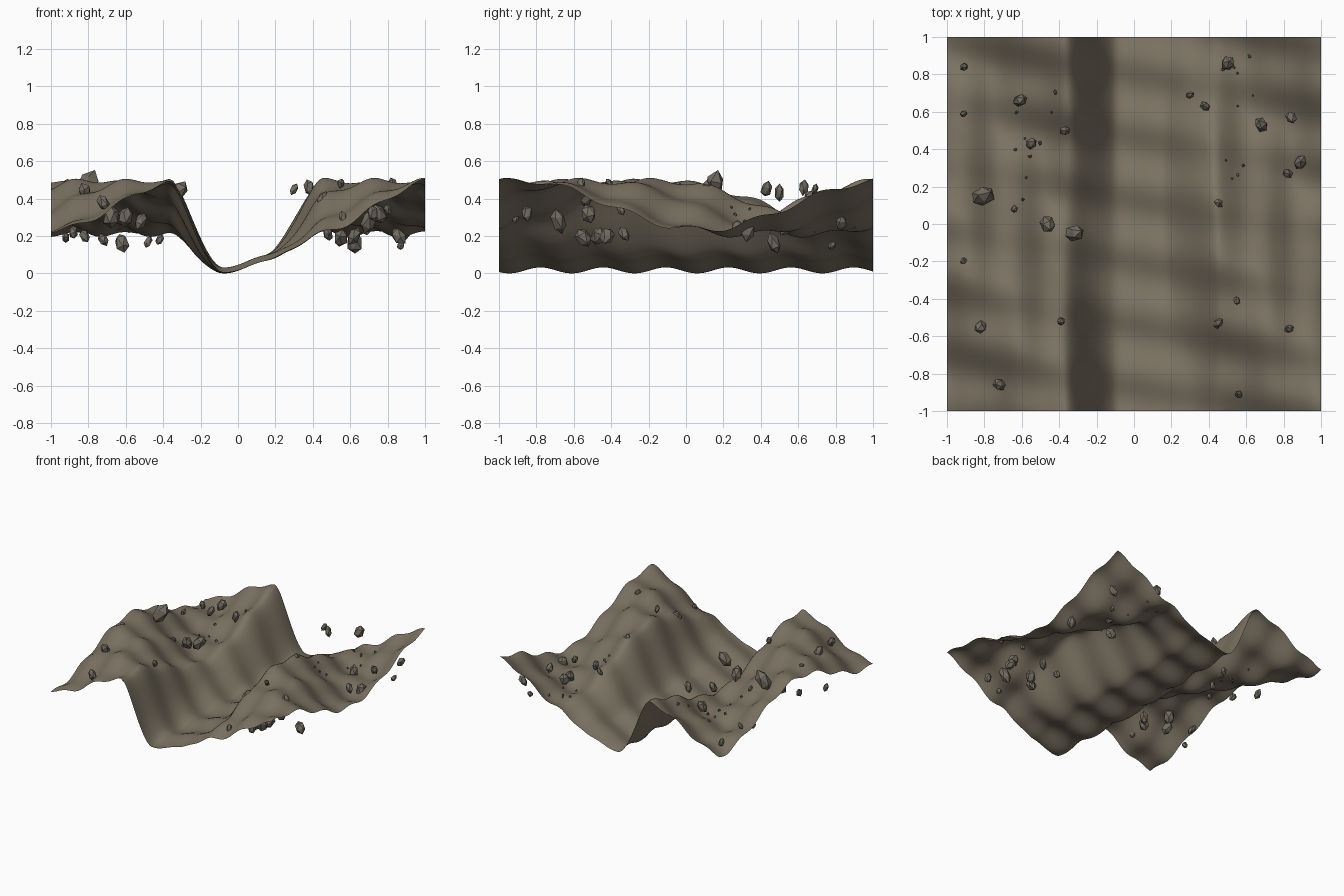
import bpy, bmesh, random
from math import sin, cos, pi
from mathutils import Vector, Euler

cube = bpy.data.objects.get("Cube")
if cube:
    bpy.data.objects.remove(cube)
random.seed(7)


def make_material(name, color):
    mat = bpy.data.materials.new(name)
    mat.use_nodes = True
    mat.diffuse_color = color
    bsdf = mat.node_tree.nodes["Principled BSDF"]
    bsdf.inputs["Base Color"].default_value = color
    bsdf.inputs["Roughness"].default_value = 0.9
    return mat


def make_object(name, bm, mat, smooth):
    mesh = bpy.data.meshes.new(name)
    for face in bm.faces:
        face.smooth = smooth
    bm.to_mesh(mesh)
    bm.free()
    mesh.materials.append(mat)
    obj = bpy.data.objects.new(name, mesh)
    bpy.context.collection.objects.link(obj)
    return obj


def ramp(start, end, value):
    t = min(max((value - start) / (end - start), 0), 1)
    return t * t * (3 - 2 * t)


def ground_height(x, y):
    """Canyon floor blended into rolling, ridged plateaus, with fine slanted ripples."""
    wall = ramp(-0.08, -0.38, x) + ramp(0.14, 0.46, x)
    floor = 0.016 + 0.068 * ramp(-0.07, 0.17, x)
    plateau = 0.352 + 0.132 * cos(2 * pi / 1.37 * (x + 0.7 * y - 0.37))
    plateau += 0.014 * cos(2 * pi / 0.267 * (x - 0.45))
    ripple = 0.016 * sin(2 * pi / 0.335 * (y + 0.18 * x - 0.13))
    return floor + (plateau - floor) * wall + ripple


earth = make_material("earth_brown", (0.2, 0.171, 0.123, 1))
stone = make_material("stone_grey_brown", (0.168, 0.151, 0.12, 1))

# Canyon ground sheet
bm = bmesh.new()
bmesh.ops.create_grid(bm, x_segments=120, y_segments=120, size=1)
for v in bm.verts:
    v.co.z = ground_height(v.co.x, v.co.y)
make_object("canyon_ground", bm, earth, True)


def add_rock(bm, center, size):
    """Faceted stone: a jittered, stretched and turned icosphere."""
    made = bmesh.ops.create_icosphere(bm, subdivisions=1, radius=size)["verts"]
    stretch = Vector((random.uniform(0.65, 0.9), random.uniform(0.65, 0.9), 1.2))
    turn = Euler([random.uniform(-0.6, 0.6) for _ in "xy"] + [random.uniform(0, 6)])
    for v in made:
        p = v.co * stretch * random.uniform(0.88, 1.08)
        p.rotate(turn)
        v.co = p + Vector(center)


# Stones resting on or hovering above the plateaus: x, y, z, radius
upper = [
    (-.81, .15, .47, .08), (-.61, .66, .4, .045), (-.37, .5, .43, .04),
    (-.55, .43, .45, .04), (-.46, 0, .38, .055), (-.32, -.05, .44, .06),
    (-.91, .84, .25, .03), (-.91, .59, .29, .025), (-.64, .08, .33, .025),
    (-.91, -.2, .48, .025), (-.82, -.55, .44, .04), (-.39, -.52, .43, .025),
    (-.72, -.86, .38, .04), (.5, .86, .4, .045), (.38, .63, .46, .038),
    (.3, .69, .45, .03), (.68, .53, .25, .045), (.84, .57, .29, .035),
    (.89, .33, .23, .05), (.82, .27, .25, .035), (.45, .11, .46, .035),
    (.55, -.41, .48, .028), (.45, -.53, .4, .04), (.83, -.56, .48, .03),
    (.56, -.91, .3, .03),
]

# Stones hanging below the plateaus: x, y, z, radius
lower = [
    (-.92, -.5, .19, .03), (-.82, -.3, .2, .035), (-.72, .3, .18, .035),
    (-.68, -.4, .3, .055), (-.6, -.6, .3, .05), (-.62, -.35, .16, .05),
    (-.52, -.5, .28, .045), (-.48, .35, .17, .03), (-.42, .55, .18, .03),
    (-.88, .4, .22, .035), (.72, -.85, .32, .04), (.7, -.68, .28, .06),
    (.75, -.52, .32, .05), (.55, -.55, .19, .05), (.62, -.47, .2, .05),
    (.8, -.35, .34, .03), (.48, -.33, .21, .035), (.62, .47, .16, .05),
    (.87, .78, .15, .025), (.9, .83, .27, .04), (.86, -.42, .2, .045),
]

for name, stones in (("upper_stones", upper), ("lower_stones", lower)):
    bm = bmesh.new()
    for x, y, z, size in stones:
        add_rock(bm, (x, y, z), size)
    make_object(name, bm, stone, False)

# Pebbles scattered on the plateaus
bm = bmesh.new()
for side in (-1, 1):
    for i in range(10):
        x = side * random.uniform(0.42, 0.65)
        y = random.uniform(0.1, 0.9)
        add_rock(bm, (x, y, ground_height(x, y) + 0.005), random.uniform(0.007, 0.014))
make_object("pebbles", bm, stone, False)
